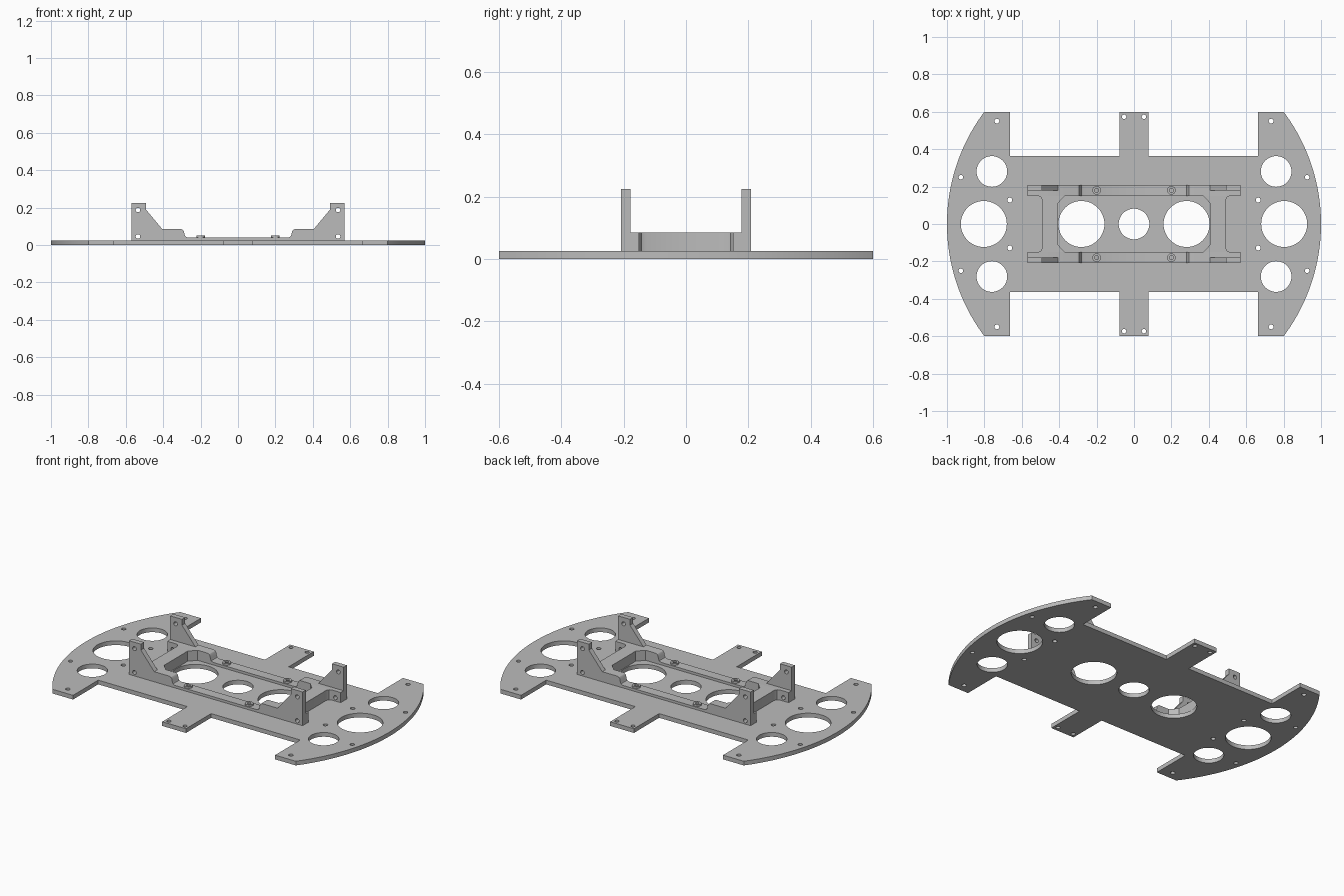
import bpy, bmesh, math
from mathutils import Matrix

cube = bpy.data.objects.get("Cube")
if cube:
    bpy.data.objects.remove(cube, do_unlink=True)

grey = bpy.data.materials.new("light_grey")
grey.use_nodes = True
colour = (0.5, 0.5, 0.5, 1)
grey.diffuse_color = colour
grey.node_tree.nodes["Principled BSDF"].inputs["Base Color"].default_value = colour

T = 0.025          # plate thickness
SIDES = (-1, 1)
QUADRANTS = [(sx, sy) for sx in SIDES for sy in SIDES]


def circle(x, y, r):
    n = 48 if r > 0.05 else 20
    return [(x + r * math.cos(math.tau * i / n), y + r * math.sin(math.tau * i / n))
            for i in range(n)]


def slab(name, outline, holes, low, high, upright=False):
    """Extrude a holed outline from low to high, along z or (upright) along y."""
    cu = bpy.data.curves.new(name, "CURVE")
    cu.dimensions, cu.fill_mode = "2D", "BOTH"
    cu.extrude = (high - low) / 2
    for loop in [outline] + holes:
        sp = cu.splines.new("POLY")
        sp.points.add(len(loop) - 1)
        for p, (x, y) in zip(sp.points, loop):
            p.co = (x, y, 0, 1)
        sp.use_cyclic_u = True
    temp = bpy.data.objects.new(name + "_curve", cu)
    bpy.context.collection.objects.link(temp)
    bpy.context.view_layer.update()
    me = bpy.data.meshes.new_from_object(
        temp.evaluated_get(bpy.context.evaluated_depsgraph_get()))
    bpy.data.objects.remove(temp, do_unlink=True)
    middle = (low + high) / 2
    if upright:
        move = Matrix.Translation((0, middle, 0)) @ Matrix.Rotation(math.pi / 2, 4, "X")
    else:
        move = Matrix.Translation((0, 0, middle))
    bm = bmesh.new()
    bm.from_mesh(me)
    bmesh.ops.remove_doubles(bm, verts=bm.verts, dist=1e-5)
    bmesh.ops.transform(bm, matrix=move, verts=bm.verts)
    bmesh.ops.recalc_face_normals(bm, faces=bm.faces)
    bm.to_mesh(me)
    bm.free()
    me.materials.clear()
    me.materials.append(grey)
    ob = bpy.data.objects.new(name, me)
    bpy.context.collection.objects.link(ob)
    bpy.ops.object.select_all(action="DESELECT")
    ob.select_set(True)
    bpy.context.view_layer.objects.active = ob
    bpy.ops.object.shade_smooth_by_angle(angle=math.radians(30))
    return ob


# Base plate: round ends, slots cut from the long sides, a tab in each slot
reach = math.asin(0.6)
arc = [(math.cos(a), math.sin(a))
       for a in (reach * (i / 20 - 1) for i in range(41))]
side = [(0.664, 0.6), (0.664, 0.364), (0.078, 0.364), (0.078, 0.6)]
right_half = arc + side
outline = (right_half + [(-x, y) for x, y in reversed(side)]
           + [(-x, -y) for x, y in arc]
           + [(-x, -y) for x, y in side] + [(x, -y) for x, y in reversed(side)])
holes = [circle(0, 0, 0.082)]
for s in SIDES:
    holes += [circle(s * 0.803, 0, 0.123), circle(s * 0.281, 0, 0.123)]
for sx, sy in QUADRANTS:
    for x, y, r in ((0.76, 0.281, 0.082), (0.926, 0.25, 0.012), (0.733, 0.55, 0.013),
                    (0.053, 0.573, 0.012), (0.664, 0.128, 0.013)):
        holes.append(circle(sx * x, sy * y, r))
slab("base_plate", outline, holes, 0, T)

# Bracket rails with raised ends and rounded steps
step = [(0.57, T), (0.57, 0.085), (0.305, 0.085), (0.295, 0.081), (0.289, 0.073),
        (0.286, 0.056), (0.281, 0.046), (0.27, 0.04)]
rail = step + [(-x, z) for x, z in reversed(step)]
# Tapered post standing on the outer half of each raised end
post = [(0.57, 0.085), (0.57, 0.225), (0.493, 0.225), (0.493, 0.19), (0.405, 0.085)]
for sy, end in zip(SIDES, ("front", "back")):
    low, high = sorted((sy * 0.15, sy * 0.208))
    slab(end + "_rail", rail, [circle(s * 0.535, 0.045, 0.012) for s in SIDES],
         low, high, True)
    for sx, hand in zip(SIDES, ("right", "left")):
        low, high = sorted((sy * 0.178, sy * 0.208))
        slab(f"{end}_{hand}_post", [(sx * x, z) for x, z in post],
             [circle(sx * 0.535, 0.187, 0.012)], low, high, True)
        slab(f"{end}_{hand}_boss", circle(sx * 0.2, sy * 0.18, 0.023),
             [circle(sx * 0.2, sy * 0.18, 0.011)], 0.04, 0.05)

# Cross bars joining the rails, flared where they meet them
flare = [(0.37, 0.15), (0.51, 0.15), (0.497, 0.143), (0.49, 0.128)]
bar = [(0.408, 0.11)] + flare
bar += [(x, -y) for x, y in reversed(bar)]
for sx, hand in zip(SIDES, ("right", "left")):
    slab(hand + "_cross_bar", [(sx * x, y) for x, y in bar], [], T, 0.085)
